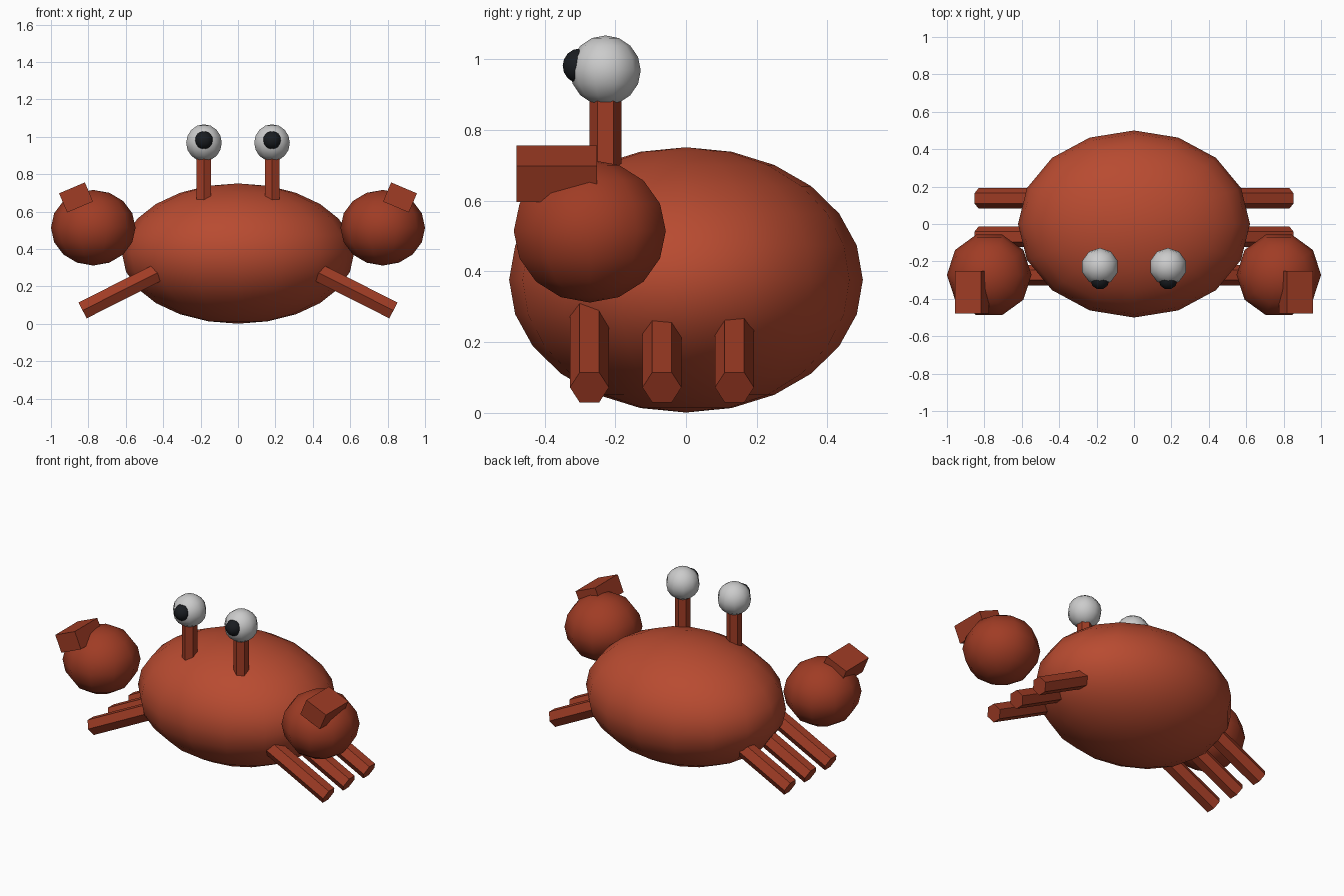
import bpy
from math import pi, radians
from mathutils import Vector

if "Cube" in bpy.data.objects:
    bpy.data.objects.remove(bpy.data.objects["Cube"])


def material(name, color):
    m = bpy.data.materials.new(name)
    m.diffuse_color = (*color, 1)
    m.use_nodes = True
    m.node_tree.nodes["Principled BSDF"].inputs["Base Color"].default_value = m.diffuse_color
    return m


SHELL = material("shell_red", (0.48, 0.07, 0.03))
LIMB = material("limb_red", (0.35, 0.045, 0.018))
WHITE = material("eye_white", (0.75, 0.75, 0.75))
BLACK = material("pupil_black", (0.01, 0.012, 0.015))


def finish(name, mat, smooth=True):
    ob = bpy.context.object
    ob.name = name
    ob.data.materials.append(mat)
    if smooth:
        bpy.ops.object.shade_smooth()
    else:
        bpy.ops.object.shade_smooth_by_angle(angle=radians(30))
    return ob


def ball(name, loc, radii, segs, rings, mat, turn=0):
    bpy.ops.mesh.primitive_uv_sphere_add(segments=segs, ring_count=rings, radius=1,
                                         location=loc, rotation=(0, 0, turn))
    bpy.context.object.scale = radii
    return finish(name, mat)


def rod(name, a, b, radius, mat):
    a, b = Vector(a), Vector(b)
    d = b - a
    # all rods lie in planes of constant y, so one turn about y is enough
    angle = Vector((d.z, d.x)).angle_signed(Vector((1, 0)))
    bpy.ops.mesh.primitive_cylinder_add(vertices=6, radius=radius, depth=d.length,
                                        location=(a + b) / 2, rotation=(0, angle, 0))
    return finish(name, mat, smooth=False)


# Shell
ball("body", (0, 0, 0.376), (0.62, 0.5, 0.375), 16, 12, SHELL)

for side, s in (("left", -1), ("right", 1)):
    # Eye on a stalk
    rod(f"{side}_eye_stalk", (s * 0.182, -0.228, 0.62), (s * 0.182, -0.228, 0.9), 0.045, LIMB)
    ball(f"{side}_eye", (s * 0.182, -0.228, 0.968), (0.1, 0.1, 0.099), 10, 8, WHITE)
    ball(f"{side}_pupil", (s * 0.182, -0.301, 0.981), (0.05, 0.05, 0.049), 10, 8, BLACK, pi / 2)

    # Claw with a block pincer
    ball(f"{side}_claw", (s * 0.774, -0.272, 0.514), (0.226, 0.226, 0.202), 10, 8, LIMB, pi / 2)
    bpy.ops.mesh.primitive_cube_add(size=1, location=(s * 0.866, -0.365, 0.676),
                                    rotation=(0, s * radians(23), 0))
    bpy.context.object.scale = (0.15, 0.227, 0.111)
    finish(f"{side}_pincer", LIMB, smooth=False)

    # Three legs
    for name, y in (("front", -0.273), ("middle", -0.068), ("back", 0.137)):
        rod(f"{side}_{name}_leg", (s * 0.43, y, 0.274), (s * 0.831, y, 0.072), 0.055, LIMB)
